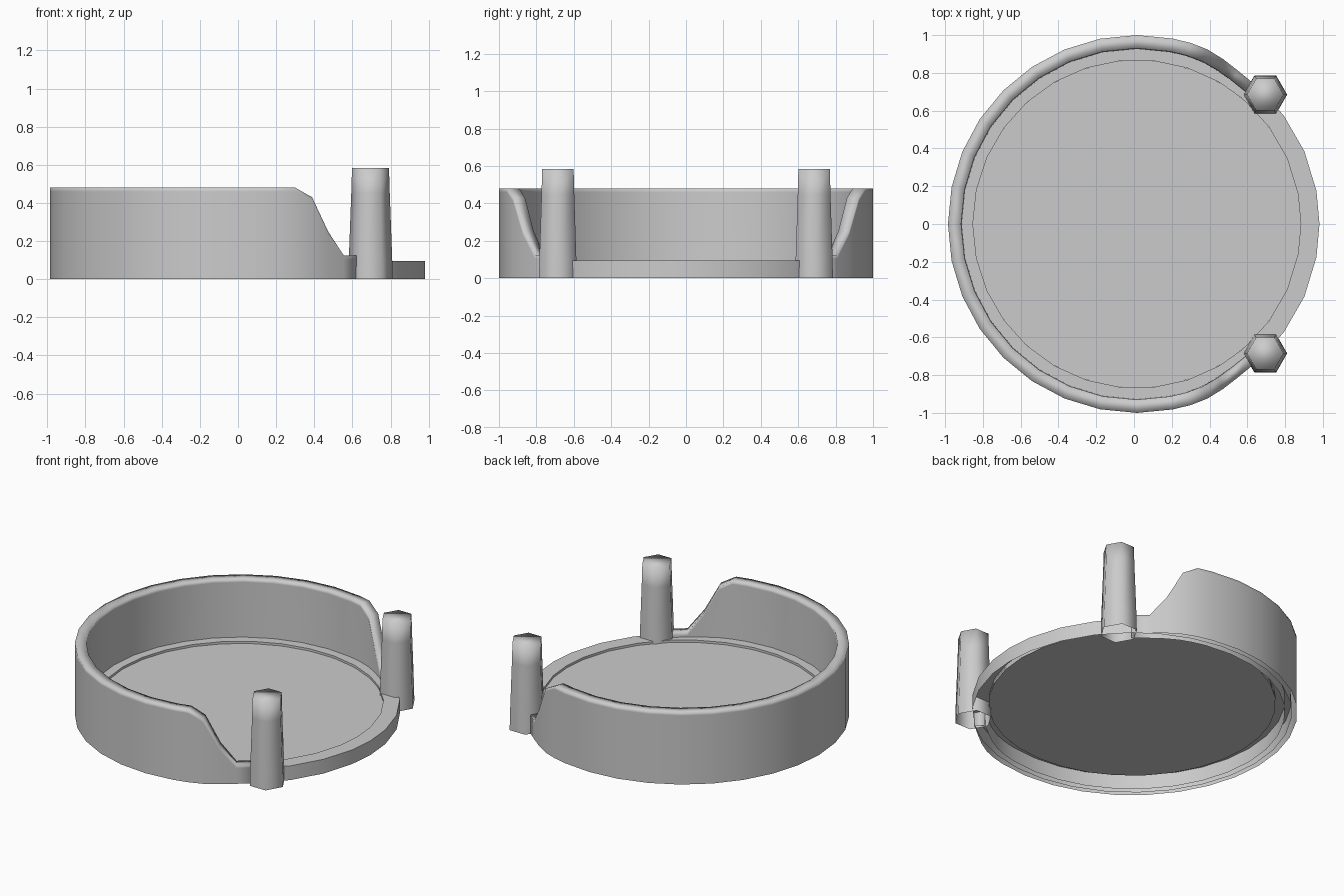
import bpy, math

if "Cube" in bpy.data.objects:
    bpy.data.objects.remove(bpy.data.objects["Cube"])

CX = 0.015  # centre of the round body


def make_object(name, verts, faces, smooth=None):
    mesh = bpy.data.meshes.new(name)
    mesh.from_pydata(verts, [], faces)
    mesh.update()
    obj = bpy.data.objects.new(name, mesh)
    bpy.context.collection.objects.link(obj)
    bpy.context.view_layer.objects.active = obj
    for o in bpy.context.selected_objects:
        o.select_set(False)
    obj.select_set(True)
    if smooth is None:
        bpy.ops.object.shade_smooth()
    elif smooth > 0:
        bpy.ops.object.shade_smooth_by_angle(angle=math.radians(smooth))
    return obj


def loft(name, sections, closed, end_caps=False, smooth=None):
    """Sweep (angle, [(radius, z), ...]) sections around the body centre."""
    n, m = len(sections), len(sections[0][1])
    verts = [(CX + r * math.cos(math.radians(a)), r * math.sin(math.radians(a)), z)
             for a, prof in sections for r, z in prof]
    faces = []
    for i in range(n if closed else n - 1):
        p, q = i * m, (i + 1) % n * m
        faces += [(p + j, q + j, q + j + 1, p + j + 1) for j in range(m - 1)]
    if end_caps:
        faces.append(tuple(range(m)))
        faces.append(tuple(reversed(range((n - 1) * m, n * m))))
    return make_object(name, verts, faces, smooth)


def hex_post(name, x, y, rings, sides=6):
    """Tapered post, open below, capped on top."""
    verts = [(x + r * math.cos(math.tau * k / sides), y + r * math.sin(math.tau * k / sides), z)
             for r, z in rings for k in range(sides)]
    faces = [(i * sides + k, i * sides + (k + 1) % sides,
              (i + 1) * sides + (k + 1) % sides, (i + 1) * sides + k)
             for i in range(len(rings) - 1) for k in range(sides)]
    top = (len(rings) - 1) * sides
    faces.append(tuple(range(top, top + sides)))
    return make_object(name, verts, faces)


# low base ring, open underneath, with a small step down to the floor
ring_profile = [(0.967, 0.0), (0.967, 0.095), (0.868, 0.095), (0.868, 0.062)]
ring_angles = [0, 10.5, 23.5, 36.5, 49.7] + [60 + 12 * i for i in range(11)]
ring_angles += [180 + a for a in range(12, 121, 12)] + [310.3, 323.5, 336.5, 349.5]
loft("base_ring", [(a, ring_profile) for a in ring_angles], True, smooth=30)

# thin recessed floor
bpy.ops.mesh.primitive_cylinder_add(vertices=32, radius=0.87, depth=0.018,
                                    location=(CX, 0, 0.071))
bpy.context.object.name = "floor_disc"

# high wall: (angle, height, outer radius) down one end, mirrored to the other
slope = [(49.7, 0.125, 0.967), (56.3, 0.125, 0.972), (62.3, 0.25, 0.985),
         (68.0, 0.43, 0.997), (73.4, 0.48, 1.0), (79, 0.48, 1.0)]
half = slope + [(90 + 11.25 * i, 0.48, 1.0) for i in range(8)]
stations = half + [(180, 0.48, 1.0)] + [(360 - a, h, r) for a, h, r in reversed(half)]


def wall_profile(h, r):
    inner = 0.93 - (1.0 - r) * 0.7
    return [(r, 0.0), (r, h - 0.02), (r, h), (inner, h), (inner, h - 0.02), (inner - 0.004, 0.0)]


loft("side_wall", [(a, wall_profile(h, r)) for a, h, r in stations], False, True)

# two hexagonal posts at the wall ends
post_rings = [(0.116, 0.0), (0.114, 0.1), (0.101, 0.45), (0.097, 0.583)]
for side, label in ((-1, "front"), (1, "back")):
    hex_post(label + "_post", 0.695, side * 0.685, post_rings)
